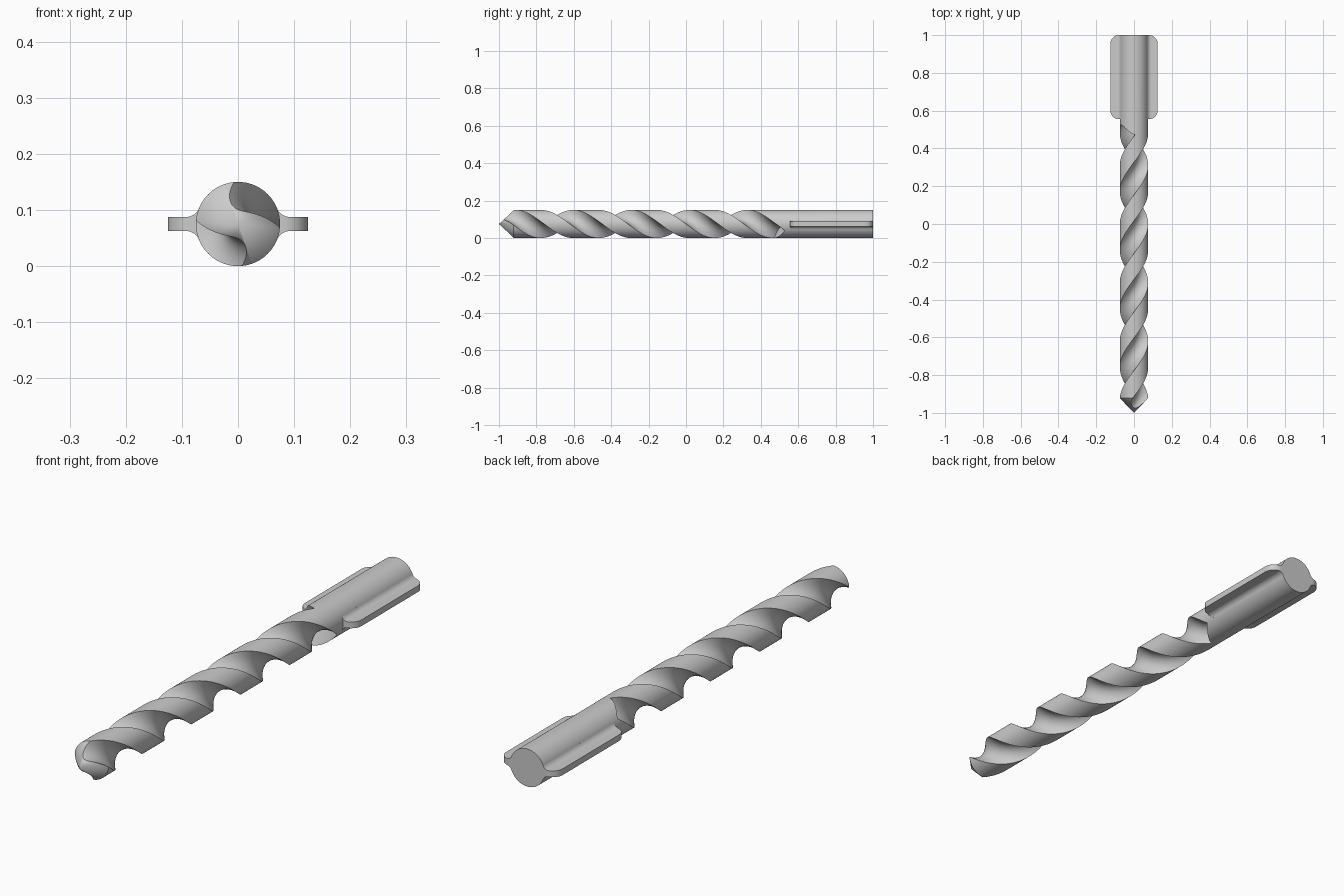
import bpy, bmesh, math
from mathutils import Vector

if "Cube" in bpy.data.objects:
    bpy.data.objects.remove(bpy.data.objects["Cube"])

R, ZC = 0.075, 0.075          # drill radius and axis height
PITCH = 0.62                  # length of one full flute turn
TIP_RIM, FLUTE_END = -0.922, 0.5


def make_object(name, bm):
    bmesh.ops.recalc_face_normals(bm, faces=bm.faces)
    mesh = bpy.data.meshes.new(name)
    bm.to_mesh(mesh)
    bm.free()
    ob = bpy.data.objects.new(name, mesh)
    bpy.context.collection.objects.link(ob)
    return ob


def loft(bm, rings):
    """Skin closed rings of points and cap both ends."""
    vs = [[bm.verts.new(p) for p in r] for r in rings]
    n = len(vs[0])
    for a, b in zip(vs, vs[1:]):
        for i in range(n):
            j = (i + 1) % n
            bm.faces.new((a[i], a[j], b[j], b[i]))
    caps = [bm.faces.new(vs[0]), bm.faces.new(vs[-1])]
    return caps


def boolean(ob, other, op):
    m = ob.modifiers.new(op, 'BOOLEAN')
    m.operation, m.solver, m.object = op, 'EXACT', other
    bpy.context.view_layer.objects.active = ob
    bpy.ops.object.modifier_apply(modifier=m.name)
    bpy.data.objects.remove(other)


# drill body: round bar with a conical point
bm = bmesh.new()
N = 96
circle = [(math.cos(2 * math.pi * i / N), math.sin(2 * math.pi * i / N)) for i in range(N)]
bar = [[bm.verts.new((R * c, y, ZC + R * s)) for c, s in circle] for y in (TIP_RIM, 1)]
tip = bm.verts.new((0, -1, ZC))
for i in range(N):
    j = (i + 1) % N
    bm.faces.new((tip, bar[0][i], bar[0][j]))
    bm.faces.new((bar[0][i], bar[0][j], bar[1][j], bar[1][i]))
bm.faces.new(bar[1])
drill = make_object("drill_bit", bm)

# flute section: curved floor plus an arc outside the bar, turned so its middle is at angle 0
MID = math.radians(47)
P = [Vector(p) for p in ((-0.009, 0.0745), (-0.004, 0.027), (0.027, -0.0025), (0.075, -0.004))]
section = []
for i in range(25):
    t = i / 24
    u = 1 - t
    p = P[0] * u**3 + P[1] * 3 * u * u * t + P[2] * 3 * u * t * t + P[3] * t**3
    section.append((p.length, math.atan2(p.y, p.x) - MID))
section += [(0.1, math.radians(-50 + 10 * i)) for i in range(11)]

# two helical flute cutters, each ring square to the helix
bm = bmesh.new()
STEPS = 150
for half in (0, math.pi):
    rings = []
    for k in range(STEPS + 1):
        y0 = -1.08 + (FLUTE_END + 1.08) * k / STEPS
        ring = []
        for r, a in section:
            y = y0 + 0.48 * r * math.sin(a)
            ang = a + MID + half - 2 * math.pi / PITCH * (y + 0.925)
            ring.append((r * math.cos(ang), y, ZC + r * math.sin(ang)))
        rings.append(ring)
    bmesh.ops.triangulate(bm, faces=loft(bm, rings))
cutter = make_object("flute_cutter", bm)
boolean(drill, cutter, 'DIFFERENCE')

# shank wings: flat fins blended into the bar with a fillet
T, F, W = 0.0125, 0.025, 0.125
fx = math.sqrt((R + F)**2 - (T + F)**2)
start = math.atan2(-(T + F), -fx) + 2 * math.pi
arc = [(fx + F * math.cos(a), T + F + F * math.sin(a))
       for a in (start + (1.5 * math.pi - start) * i / 10 for i in range(11))]
upper = [(0.04, 0.015)] + arc + [(W + 0.02, T)]
profile = upper + [(x, -z) for x, z in reversed(upper)]
Y0, CR = 0.555, 0.045
for side, name in ((1, "right_wing"), (-1, "left_wing")):
    bm = bmesh.new()
    loft(bm, [[(side * x, y, ZC + z) for x, z in profile] for y in (Y0 - 0.02, 1.02)])
    wing = make_object(name, bm)
    # rounded outline seen from above
    outline = [(0, Y0)]
    for cy, a0 in ((Y0 + CR, -90), (1 - CR, 0)):
        for i in range(11):
            a = math.radians(a0 + 9 * i)
            outline.append((W - CR + CR * math.cos(a), cy + CR * math.sin(a)))
    outline.append((0, 1))
    bm = bmesh.new()
    loft(bm, [[(side * x, y, z) for x, y in outline] for z in (ZC - 0.1, ZC + 0.1)])
    boolean(wing, make_object("outline_cutter", bm), 'INTERSECT')
    boolean(drill, wing, 'UNION')

# smooth shading with crisp edges
bpy.ops.object.select_all(action='DESELECT')
drill.select_set(True)
bpy.context.view_layer.objects.active = drill
bpy.ops.object.shade_smooth_by_angle(angle=math.radians(30))
